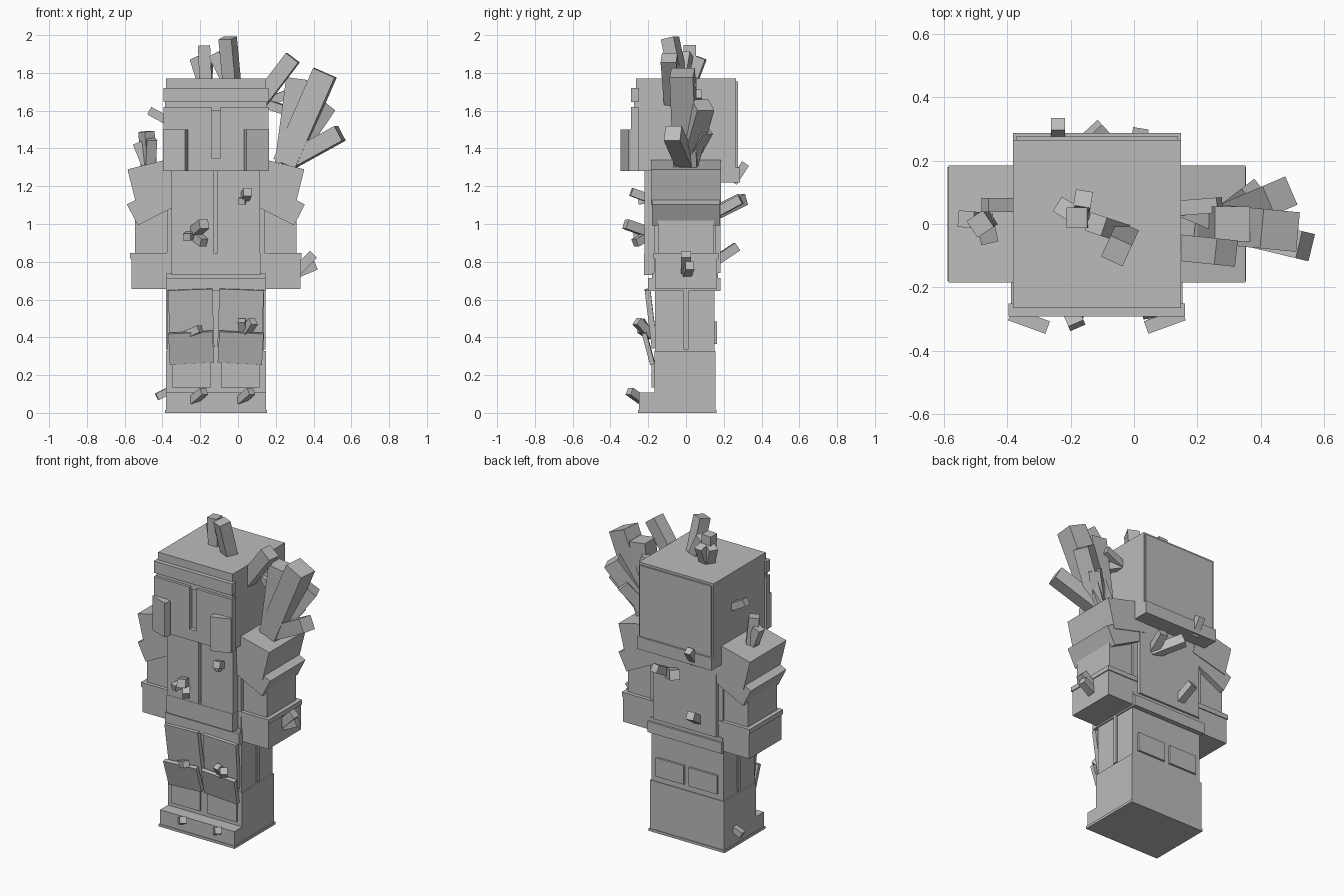
import bpy
from math import radians
from mathutils import Vector, Euler

if "Cube" in bpy.data.objects:
    bpy.data.objects.remove(bpy.data.objects["Cube"], do_unlink=True)

grey = bpy.data.materials.new("stone_grey")
grey.use_nodes = True
shade = (0.5, 0.5, 0.5, 1)
grey.diffuse_color = shade
grey.node_tree.nodes["Principled BSDF"].inputs["Base Color"].default_value = shade

MIDDLE = -0.117  # symmetry plane of the body


def block(name, centre, size, rotation=(0, 0, 0)):
    bpy.ops.mesh.primitive_cube_add(size=1)
    part = bpy.context.object
    part.name = name
    part.data.materials.append(grey)
    part.scale = size
    part.location = centre
    part.rotation_euler = Euler([radians(angle) for angle in rotation])
    return part


def central(name, half_width, front, back, bottom, top):
    """Block centred on the symmetry plane, given by its bounds."""
    block(name,
          (MIDDLE, (front + back) / 2, (bottom + top) / 2),
          (half_width * 2, back - front, top - bottom))


def pair(name, offset, y, z, size, pitch=0, roll=0, yaw=0):
    """Mirrored pair of blocks; offset and turns describe the left one."""
    for side, sign in (("left", 1), ("right", -1)):
        block(f"{side}_{name}", (MIDDLE + sign * offset, y, z), size,
              (pitch, sign * roll, sign * yaw))


def cluster(name, root, *tips):
    """Square shards fanning out of one root; longer shards are thicker."""
    root = Vector(root)
    for number, tip in enumerate(tips, start=1):
        axis = Vector(tip) - root
        width = 0.02 + axis.length / 5
        shard = block(f"{name}_{number}", root + axis / 2,
                      (width, width, axis.length))
        shard.rotation_euler = axis.to_track_quat('Z', 'Y').to_euler()


# Head with a slotted face plate
central("head", .265, -.265, .265, 1.28, 1.77)
central("head_back_panel", .255, .25, .275, 1.3, 1.755)
central("neck_guard", .265, .18, .287, 1.22, 1.3)
central("brow_band", .278, -.292, -.25, 1.645, 1.72)
central("brow_slot_back", .27, -.275, -.25, 1.6, 1.66)
pair("face_plate", .151, -.272, 1.45, size=(.254, .04, .34))
central("chin_plate", .03, -.292, -.25, 1.28, 1.35)
pair("cheek_guard", .214, -.305, 1.39, size=(.125, .042, .22), yaw=20)

# Torso
central("torso", .258, -.17, .16, .65, 1.29)
pair("chest_plate", .122, -.185, 1.06, size=(.225, .07, .44))
central("back_plate", .225, .15, .182, .74, 1.22)
central("belt", .264, -.2, .183, .645, .715)
central("belt_trim", .262, -.18, .17, .715, .74)
central("belt_plate", .235, -.222, -.15, .73, .845)

# Arms
pair("shoulder_guard", .323, 0, 1.225, size=(.25, .37, .195), roll=14)
pair("shoulder_lower_guard", .331, 0, 1.105, size=(.25, .36, .125), roll=27)
pair("upper_arm", .335, 0, 1, size=(.185, .295, .4))
pair("gauntlet", .343, 0, .75, size=(.21, .33, .19))
pair("gauntlet_rim", .343, 0, .832, size=(.222, .342, .03))

# Legs and feet
central("legs", .255, -.163, .152, .3, .66)
central("boots", .264, -.168, .157, .01, .327)
central("sole", .27, -.253, .162, 0, .016)
central("toe_cap", .264, -.248, -.15, .01, .107)
pair("side_strip", .256, 0, .49, size=(.014, .026, .31))
pair("thigh_plate", .131, -.185, .5, size=(.235, .03, .31), pitch=7, roll=2)
pair("knee_plate", .131, -.2, .345, size=(.235, .025, .17), pitch=15, roll=3)
pair("shin_plate", .13, -.171, .2, size=(.205, .022, .13))
pair("rear_leg_plate", .118, .154, .425, size=(.2, .022, .12))

# Crystals on the head and shoulders
cluster("left_shoulder_crystal", (.25, 0, 1.32),
        (.46, -.02, 1.8), (.46, .09, 1.63), (.54, -.07, 1.48),
        (.31, 0, 1.77), (.38, .1, 1.5))
cluster("temple_crystal", (.1, -.07, 1.63), (.29, -.09, 1.88))
cluster("ear_crystal", (.14, .05, 1.64), (.27, .06, 1.69), (.26, 0, 1.6))
cluster("right_head_crystal", (-.36, .06, 1.54), (-.47, .06, 1.6))
cluster("crown_crystal", (-.03, -.03, 1.72), (-.055, -.085, 1.985),
        (-.12, 0, 1.9))
cluster("crown_small_crystal", (-.17, .02, 1.72), (-.18, .02, 1.945),
        (-.22, .05, 1.88), (-.16, .08, 1.88))
cluster("right_shoulder_crystal", (-.47, .01, 1.28), (-.485, 0, 1.49),
        (-.46, -.035, 1.45), (-.53, .015, 1.43))

# Crystals on the torso and forearm
cluster("chest_crystal", (-.24, -.18, .95), (-.18, -.32, 1),
        (-.27, -.27, .93), (-.18, -.27, .9))
cluster("heart_crystal", (.03, -.18, 1.13), (.05, -.29, 1.17),
        (.02, -.25, 1.12))
cluster("neck_crystal", (-.24, .25, 1.22), (-.24, .315, 1.32))
cluster("back_crystal", (0, .16, 1.06), (-.13, .3, 1.13), (.02, .29, 1.13))
cluster("low_back_crystal", (-.2, .15, .8), (-.22, .27, .88))
cluster("forearm_crystal", (.29, 0, .73), (.4, 0, .84), (.41, .02, .78))

# Crystals on the legs and feet
cluster("right_thigh_crystal", (-.28, -.19, .41), (-.2, -.24, .445))
cluster("left_thigh_crystal", (.03, -.19, .41), (.08, -.26, .485),
        (.02, -.24, .49))
cluster("boot_crystal", (-.35, .05, .125), (-.43, .04, .085))
for x in (-.24, .01):
    cluster("toe_crystal", (x, -.23, .065), (x + .06, -.3, .115))
